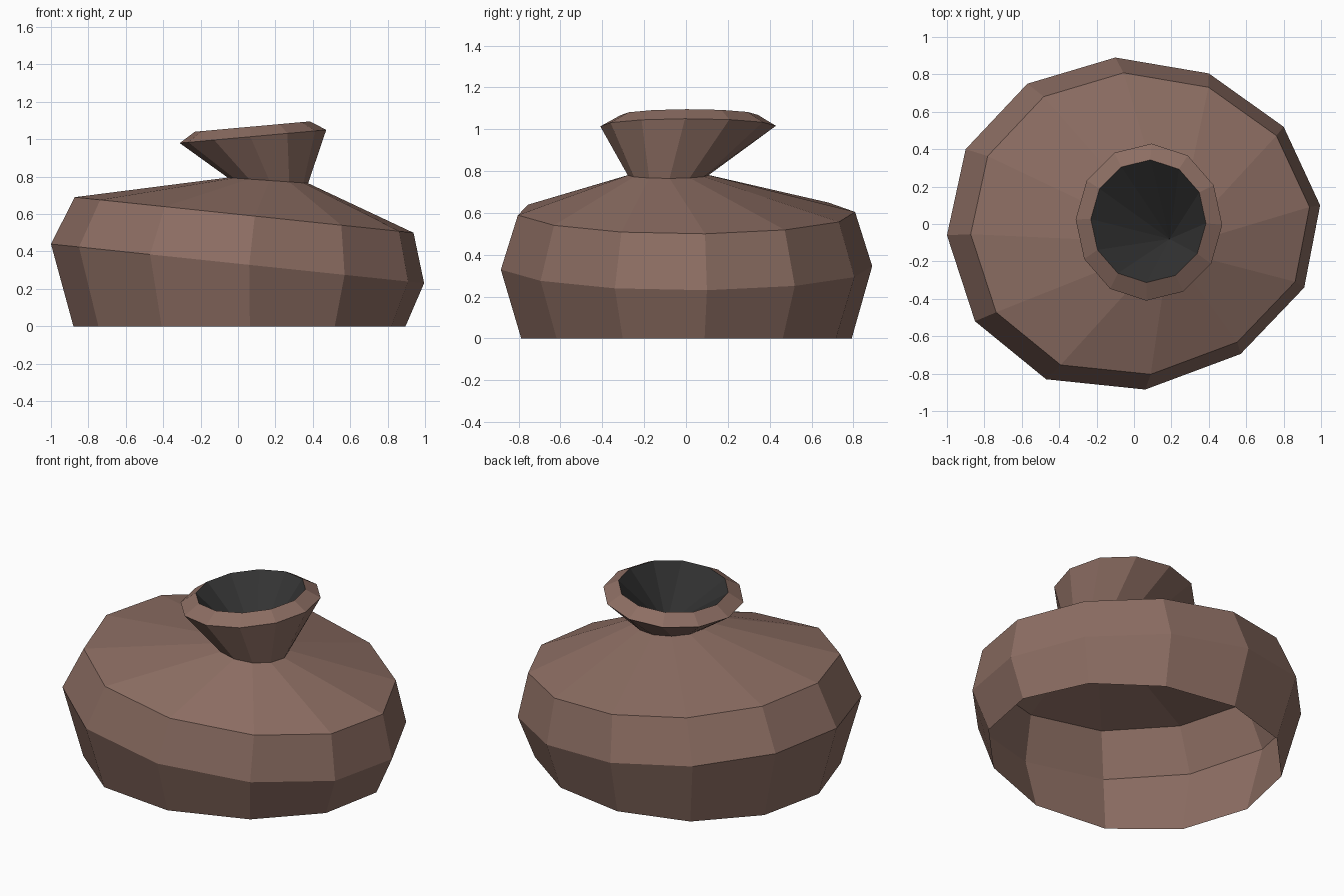
import bpy, bmesh, math

if "Cube" in bpy.data.objects:
    bpy.data.objects.remove(bpy.data.objects["Cube"])

SIDES = 12


def material(name, rgb):
    m = bpy.data.materials.new(name)
    m.diffuse_color = (*rgb, 1)
    m.use_nodes = True
    m.node_tree.nodes["Principled BSDF"].inputs["Base Color"].default_value = m.diffuse_color
    return m


clay = material("clay_brown", (0.266, 0.156, 0.125))
dark = material("dark_hollow", (0.033, 0.033, 0.033))

# Hand-thrown, slightly uneven body outline seen from above
OUTLINE = [(0.995, 0.10), (0.80, 0.52), (0.40, 0.805), (-0.10, 0.89),
           (-0.57, 0.75), (-0.90, 0.40), (-1.0, -0.06), (-0.85, -0.52),
           (-0.47, -0.83), (0.06, -0.885), (0.57, -0.695), (0.91, -0.34)]


def body_ring(scale, cx, z, tilt):
    """Scaled outline on a plane tilted along x."""
    return [(cx + x * scale, y * scale, z + tilt * x * scale) for x, y in OUTLINE]


def round_ring(cx, cy, rx, ry, z, tilt, phase):
    """Tilted ellipse."""
    pts = []
    for i in range(SIDES):
        a = math.radians(phase) + math.tau * i / SIDES
        dx = rx * math.cos(a)
        pts.append((cx + dx, cy + ry * math.sin(a), z + tilt * dx))
    return pts


def loft(name, rings, mat, apex=None):
    """Join rings from bottom to top with flat quads, optionally to a point."""
    bm = bmesh.new()
    loops = [[bm.verts.new(p) for p in r] for r in rings]
    for lo, hi in zip(loops, loops[1:]):
        for i in range(SIDES):
            j = (i + 1) % SIDES
            bm.faces.new((lo[i], lo[j], hi[j], hi[i]))
    if apex:
        tip = bm.verts.new(apex)
        for i in range(SIDES):
            bm.faces.new((loops[-1][i], loops[-1][(i + 1) % SIDES], tip))
    me = bpy.data.meshes.new(name)
    bm.to_mesh(me)
    bm.free()
    me.materials.append(mat)
    ob = bpy.data.objects.new(name, me)
    bpy.context.collection.objects.link(ob)
    return ob


neck = round_ring(0.16, -0.085, 0.215, 0.193, 0.78, -0.07, 2)
rim = round_ring(0.08, 0.01, 0.392, 0.42, 1.015, 0.09, -2)
mouth = round_ring(0.077, 0.015, 0.308, 0.328, 1.068, 0.09, -2)

# Open-bottomed pot: base, belly, shoulder, neck, flared rim, mouth
loft("pot", [body_ring(0.89, 0.01, 0.0, 0.0),
             body_ring(1.0, 0.0, 0.335, -0.105),
             body_ring(0.908, 0.035, 0.595, -0.105),
             neck, rim, mouth], clay)

# Dark funnel inside the mouth, narrowing to a point in the neck
loft("mouth_hollow", [mouth], dark, apex=(0.19, -0.08, 0.76))
